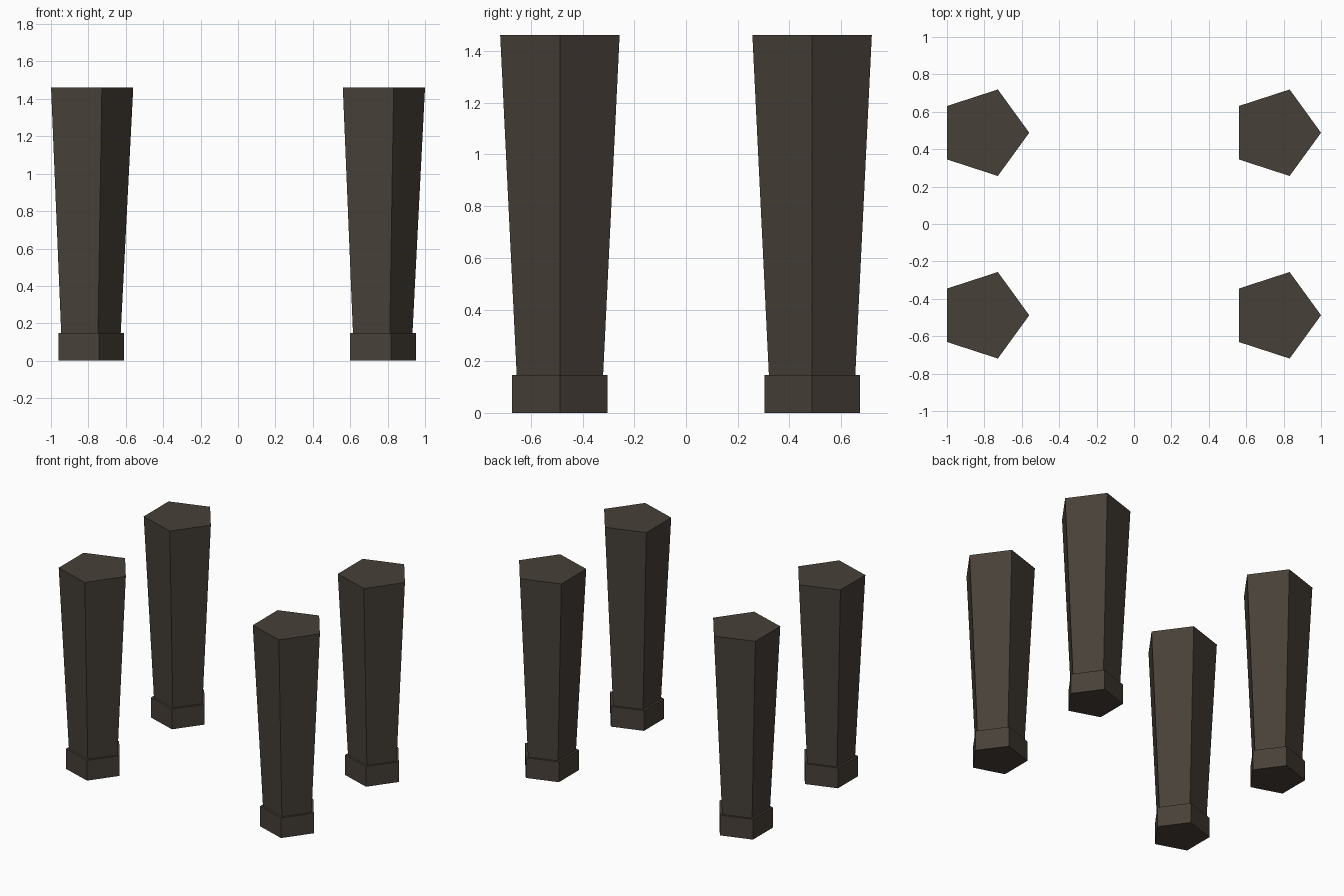
import bpy
import math

if "Cube" in bpy.data.objects:
    bpy.data.objects.remove(bpy.data.objects["Cube"])

wood = bpy.data.materials.new("dark brown")
wood.diffuse_color = (0.063, 0.051, 0.040, 1.0)
wood.use_nodes = True
wood.node_tree.nodes["Principled BSDF"].inputs["Base Color"].default_value = wood.diffuse_color


def pentagon(name, x, y, z0, z1, r0, r1):
    """Tapered five-sided prism with one corner towards +x."""
    ring = [(math.cos(math.tau * i / 5), math.sin(math.tau * i / 5)) for i in range(5)]
    verts = [(r * c, r * s, z) for r, z in ((r0, z0), (r1, z1)) for c, s in ring]
    faces = [(i, (i + 1) % 5, (i + 1) % 5 + 5, i + 5) for i in range(5)]
    faces += [(4, 3, 2, 1, 0), (5, 6, 7, 8, 9)]
    mesh = bpy.data.meshes.new(name)
    mesh.from_pydata(verts, [], faces)
    mesh.materials.append(wood)
    obj = bpy.data.objects.new(name, mesh)
    obj.location = (x, y, 0)
    bpy.context.collection.objects.link(obj)


# Four identical legs, all facing the same way
for side, x in (("left", -0.803), ("right", 0.757)):
    for end, y in (("front", -0.488), ("back", 0.488)):
        pentagon(f"{end}_{side}_foot", x, y, 0.0, 0.147, 0.194, 0.194)
        pentagon(f"{end}_{side}_leg", x, y, 0.14, 1.462, 0.1755, 0.243)
